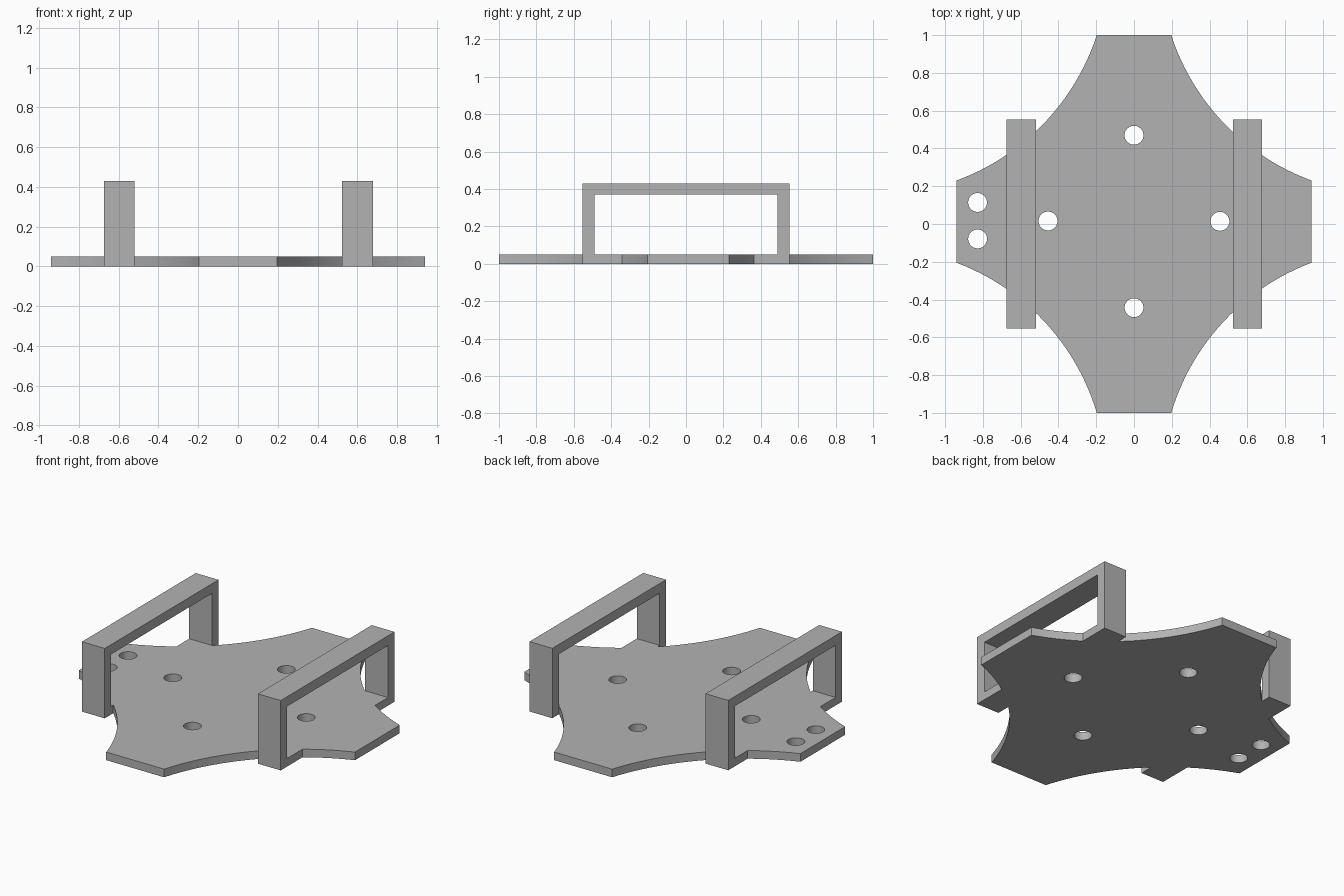
import bpy, bmesh, math
from mathutils import Vector

if "Cube" in bpy.data.objects:
    bpy.data.objects.remove(bpy.data.objects["Cube"], do_unlink=True)

grey = bpy.data.materials.new("light grey")
grey.use_nodes = True
colour = (0.45, 0.45, 0.45, 1)
grey.diffuse_color = colour
grey.node_tree.nodes["Principled BSDF"].inputs["Base Color"].default_value = colour

PLATE_T = 0.05


def prism(name, points, height):
    """Extrude a closed outline of 3D points along the vector height."""
    bm = bmesh.new()
    face = bm.faces.new([bm.verts.new(p) for p in points])
    top = bmesh.ops.extrude_face_region(bm, geom=[face])["geom"]
    moved = [v for v in top if isinstance(v, bmesh.types.BMVert)]
    bmesh.ops.translate(bm, verts=moved, vec=height)
    bmesh.ops.recalc_face_normals(bm, faces=bm.faces)
    mesh = bpy.data.meshes.new(name)
    bm.to_mesh(mesh)
    bm.free()
    mesh.materials.append(grey)
    ob = bpy.data.objects.new(name, mesh)
    bpy.context.collection.objects.link(ob)
    return ob


def activate(ob):
    bpy.ops.object.select_all(action="DESELECT")
    ob.select_set(True)
    bpy.context.view_layer.objects.active = ob


def cut(ob, cutter):
    mod = ob.modifiers.new("cut", "BOOLEAN")
    mod.operation = "DIFFERENCE"
    mod.solver = "EXACT"
    mod.object = cutter
    activate(ob)
    bpy.ops.object.modifier_apply(modifier=mod.name)
    bpy.data.objects.remove(cutter, do_unlink=True)


def arc(a, m, b, steps=24):
    """Points on the circle from a through m to b."""
    a, m, b = Vector(a), Vector(m), Vector(b)
    d, e = m - a, b - m
    p, q = d.dot((a + m) / 2), e.dot((m + b) / 2)
    det = d.x * e.y - d.y * e.x
    c = Vector(((p * e.y - q * d.y) / det, (d.x * q - e.x * p) / det))
    turn = (a - c).angle_signed(b - c)
    start = math.atan2(a.y - c.y, a.x - c.x)
    r = (a - c).length
    return [(c.x + r * math.cos(start - turn * i / steps),
             c.y + r * math.sin(start - turn * i / steps)) for i in range(steps + 1)]


# Base plate with four concave corners
back = arc((0.197, 1), (0.52, 0.49), (0.94, 0.23))
front = arc((0.197, -1), (0.52, -0.47), (0.94, -0.205))
right_half = back + front[::-1]
outline = right_half + [(-x, y) for x, y in reversed(right_half)]
plate = prism("base_plate", [(x, y, 0) for x, y in outline], (0, 0, PLATE_T))

# Round mounting holes
for x, y in [(0, 0.47), (0, -0.443), (0.455, 0.014), (-0.455, 0.016),
             (-0.828, 0.114), (-0.828, -0.079)]:
    ring = [(x + 0.05 * math.cos(t), y + 0.05 * math.sin(t), -0.1)
            for t in (math.tau * i / 32 for i in range(32))]
    cut(plate, prism("hole_cutter", ring, (0, 0, 0.3)))
activate(plate)
bpy.ops.object.shade_smooth_by_angle(angle=math.radians(30))


def rectangle(x, half_y, z0, z1):
    return [(x, -half_y, z0), (x, half_y, z0), (x, half_y, z1), (x, -half_y, z1)]


# Upright rectangular frames on both sides
for side, x in (("right", -0.675), ("left", 0.523)):
    frame = prism(side + "_frame", rectangle(x, 0.553, 0, 0.43), (0.155, 0, 0))
    cut(frame, prism("window_cutter", rectangle(x - 0.1, 0.49, PLATE_T, 0.37), (0.4, 0, 0)))
